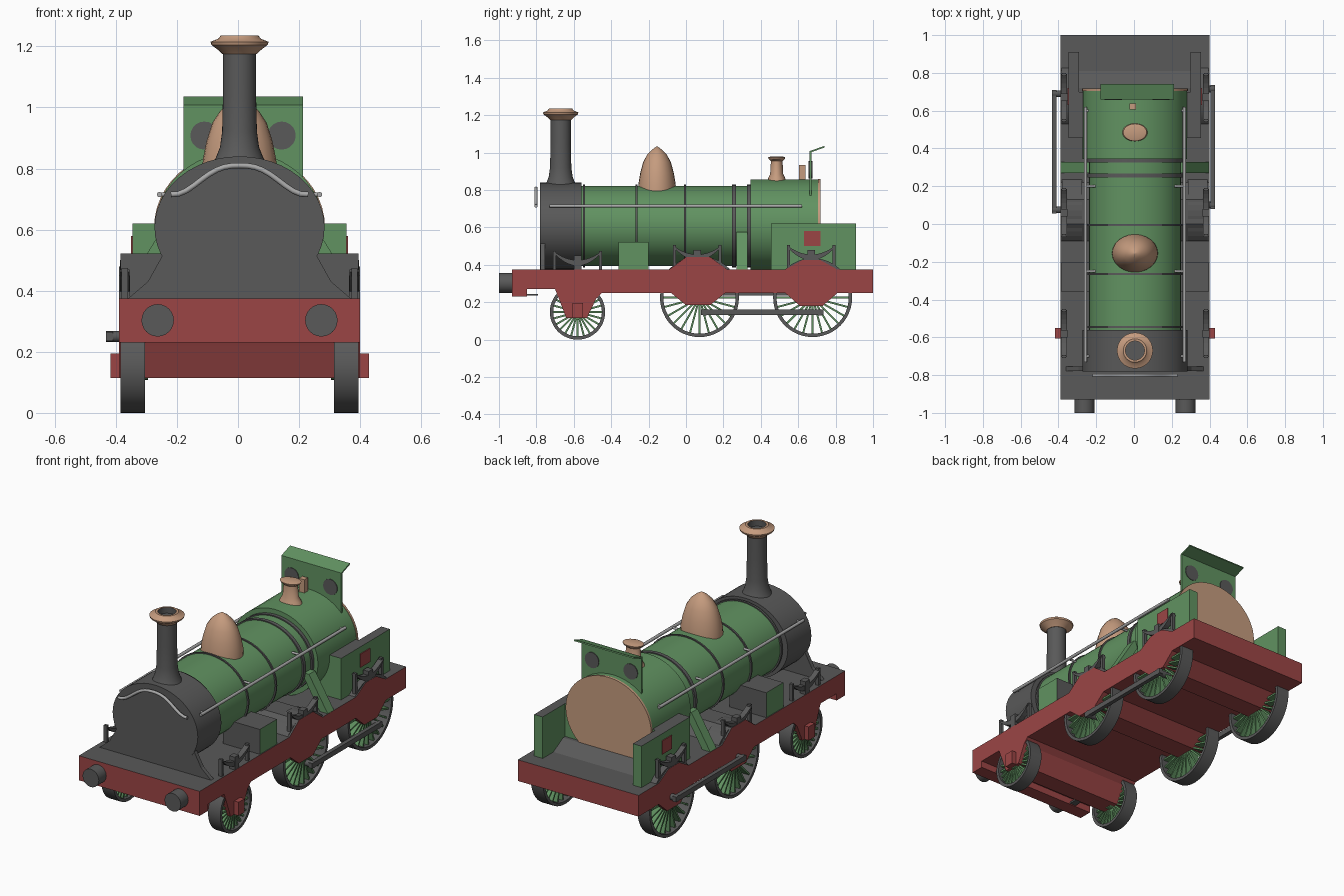
import bpy, bmesh, math
from mathutils import Matrix, Vector

if "Cube" in bpy.data.objects:
    bpy.data.objects.remove(bpy.data.objects["Cube"])


def material(name, rgb):
    m = bpy.data.materials.new(name)
    m.diffuse_color = (*rgb, 1)
    m.use_nodes = True
    m.node_tree.nodes["Principled BSDF"].inputs["Base Color"].default_value = m.diffuse_color
    return m


GREEN = material("green paint", (0.12, 0.29, 0.12))
RED = material("red paint", (0.33, 0.06, 0.06))
BRASS = material("brass", (0.56, 0.33, 0.21))
DARK = material("dark iron", (0.10, 0.10, 0.10))
STEEL = material("steel", (0.40, 0.40, 0.40))
CX = 0.005   # centre line
CZ = 0.608   # boiler axis height


def finish(name, bm, mats, rule=None, smooth=False):
    bmesh.ops.recalc_face_normals(bm, faces=bm.faces)
    bm.normal_update()
    if rule:
        for f in bm.faces:
            f.material_index = rule(f)
    bmesh.ops.translate(bm, verts=bm.verts, vec=(CX, 0, 0))
    me = bpy.data.meshes.new(name)
    bm.to_mesh(me)
    bm.free()
    for m in mats if isinstance(mats, (list, tuple)) else [mats]:
        me.materials.append(m)
    if smooth:
        me.polygons.foreach_set("use_smooth", [True] * len(me.polygons))
        me.set_sharp_from_angle(angle=math.radians(35))
    ob = bpy.data.objects.new(name, me)
    bpy.context.collection.objects.link(ob)
    return ob


def add_box(bm, x, y, z, rot=None):
    mat = Matrix.Translation(((x[0] + x[1]) / 2, (y[0] + y[1]) / 2, (z[0] + z[1]) / 2))
    mat = mat @ Matrix.Diagonal((x[1] - x[0], y[1] - y[0], z[1] - z[0], 1))
    bmesh.ops.create_cube(bm, size=1, matrix=(rot or Matrix()) @ mat)


def box(name, x, y, z, mats, rule=None):
    bm = bmesh.new()
    add_box(bm, x, y, z)
    return finish(name, bm, mats, rule)


def prism(name, pts, axis, lo, hi, mats, rule=None):
    """Extrude a profile: axis x takes (y, z) points, axis y takes (x, z)."""
    bm = bmesh.new()
    at = (lambda p, d: (d, p[0], p[1])) if axis == 'x' else (lambda p, d: (p[0], d, p[1]))
    f = bm.faces.new([bm.verts.new(at(p, lo)) for p in pts])
    new = bmesh.ops.extrude_face_region(bm, geom=[f])['geom']
    move = Vector((hi - lo, 0, 0) if axis == 'x' else (0, hi - lo, 0))
    bmesh.ops.translate(bm, verts=[v for v in new if isinstance(v, bmesh.types.BMVert)], vec=move)
    return finish(name, bm, mats, rule)


def add_lathe(bm, prof, axis, centre, scale=(1, 1), n=40, closed=False):
    """Spin (radius, position) points about an axis through the centre."""
    rings = []
    for r, h in prof:
        ring = []
        for i in range(n):
            a = 2 * math.pi * i / n
            u, v = r * scale[0] * math.cos(a), r * scale[1] * math.sin(a)
            p = {'x': (h, u, v), 'y': (u, h, v), 'z': (u, v, h)}[axis]
            ring.append(bm.verts.new(Vector(centre) + Vector(p)))
        rings.append(ring)
    pairs = list(zip(rings, rings[1:])) + ([(rings[-1], rings[0])] if closed else [])
    for a, b in pairs:
        for i in range(n):
            j = (i + 1) % n
            bm.faces.new((a[i], a[j], b[j], b[i]))
    if not closed:
        bm.faces.new(rings[0])
        bm.faces.new(rings[-1])


def lathe(name, prof, axis, centre, mats, scale=(1, 1), n=40, rule=None):
    bm = bmesh.new()
    add_lathe(bm, prof, axis, centre, scale, n)
    return finish(name, bm, mats, rule, True)


def rod(name, pts, r, mat):
    cu = bpy.data.curves.new(name, 'CURVE')
    cu.dimensions, cu.bevel_depth, cu.bevel_resolution, cu.use_fill_caps = '3D', r, 2, True
    sp = cu.splines.new('POLY')
    sp.points.add(len(pts) - 1)
    for p, q in zip(sp.points, pts):
        p.co = (q[0] + CX, q[1], q[2], 1)
    cu.materials.append(mat)
    bpy.context.collection.objects.link(bpy.data.objects.new(name, cu))


# Frame with axle guards and raised humps, dark running board on top
frame = [(-.93, .375), (-.93, .23), (-.85, .23), (-.85, .27), (-.70, .27), (-.68, .22),
         (-.64, .115), (-.53, .115), (-.48, .22), (-.45, .25), (-.08, .25), (0, .185),
         (.13, .185), (.21, .25), (.53, .25), (.61, .18), (.73, .18), (.81, .25), (1, .25),
         (1, .375), (.81, .375), (.72, .425), (.62, .425), (.53, .375), (.22, .375),
         (.13, .442), (0, .442), (-.09, .375)]
prism("frame", frame, 'x', -.395, .395, [RED, DARK], lambda f: int(f.normal.z > .3))
box("front_axle_boxes", (-.422, .424), (-.607, -.55), (.115, .195), RED)

# Boiler barrel, smokebox, firebox and bands
lathe("boiler", [(.215, -.56), (.215, .35)], 'y', (0, 0, CZ), GREEN, (1.13, 1), 48)
lathe("smokebox", [(.232, -.78), (.232, -.56)], 'y', (0, 0, CZ), DARK, (1.2, 1), 48)
lathe("firebox", [(.249, .345), (.249, .71)], 'y', (0, 0, CZ), GREEN, (1.11, 1), 48)
lathe("backhead", [(.252, .705), (.252, .718)], 'y', (0, 0, CZ), BRASS, (1.11, 1), 48)
for y, w in ((-.545, .012), (-.265, .01), (-.005, .01), (.257, .022), (.336, .022)):
    lathe("boiler_band", [(.221, y - w / 2), (.221, y + w / 2)], 'y', (0, 0, CZ), DARK, (1.14, 1), 48)
prism("smokebox_saddle", [(-.37, .37), (.37, .37), (.30, .43), (.25, .52), (-.25, .52), (-.30, .43)],
      'y', -.779, -.755, DARK)

# Chimney with flared cap
lathe("chimney", [(.095, .80), (.078, .835), (.064, .87), (.057, .92), (.054, 1.05), (.054, 1.19)],
      'z', (0, -.67, 0), DARK, n=32)
lathe("chimney_cap", [(.056, 1.175), (.066, 1.185), (.092, 1.205), (.095, 1.215), (.07, 1.225),
                      (.062, 1.235), (.05, 1.235), (.05, 1.20)], 'z', (0, -.67, 0), [BRASS, DARK],
      n=32, rule=lambda f: int(f.calc_center_median().z < 1.22 and
                               max((v.co.xy - Vector((0, -.67))).length for v in f.verts) < .052))

# Steam dome, safety valve and whistle
lathe("dome", [(.102, .78), (.1, .83), (.09, .89), (.074, .95), (.052, .99), (.028, 1.015), (.004, 1.032)],
      'z', (0, -.155, 0), BRASS, (1.2, 1), 24)
lathe("safety_valve", [(.052, .84), (.045, .865), (.035, .885), (.031, .955), (.044, .967),
                       (.046, .975), (.03, .98)], 'z', (0, .485, 0), BRASS, (1.35, 1), 24)
box("whistle", (-.03, .005), (.605, .638), (.84, .935), BRASS)

# Weatherboard with bent top and round windows
prism("weatherboard", [(.66, .77), (.672, .77), (.672, 1.003), (.742, 1.028), (.74, 1.036), (.66, 1.008)],
      'x', -.183, .208, GREEN)
for x in (-.115, .138):
    lathe("round_window", [(.046, .656), (.046, .676)], 'y', (x, 0, .908), DARK, n=20)

# Front handrail curved over the smokebox door
rod("door_handrail", [(x, -.802, .715 + .095 * (.5 + .5 * math.cos(math.pi * min(1, abs(x / .215) ** 1.3))))
                      for x in [-.225 + .025 * i for i in range(19)]], .009, STEEL)

top_dark = lambda f: int(f.normal.z > .5)
for s in (-1, 1):
    def xs(a, b):
        return tuple(sorted((s * a, s * b)))

    # Boiler handrails
    rod("side_handrail", [(s * .262, -.73, .715), (s * .262, .62, .715)], .009, STEEL)
    for y in (-.7, -.25, .2, .6):
        rod("handrail_knob", [(s * .21, y, .715), (s * .262, y, .715)], .007, STEEL)
    # Buffers and guard irons
    lathe("buffer", [(.053, -1), (.053, -.92)], 'y', (s * .268, 0, .303), DARK, n=24)
    box("guard_iron", xs(.25, .29), (-.85, -.79), (.235, .245), DARK)
    # Sandboxes
    box("sandbox", xs(.15, .39), (-.36, -.20), (.37, .522), [GREEN, DARK],
        lambda f: int(abs(f.normal.x) < .5))
    # Cab sides with a small plate
    box("cab_side", xs(.295, .351), (.455, .91), (.37, .62), [GREEN, DARK], top_dark)
    box("cab_front_box", xs(.19, .30), (.455, .70), (.37, .62), [GREEN, DARK], top_dark)
    box("cab_plate", xs(.35, .356), (.63, .72), (.5, .58), RED)
    # Sloping boiler brace
    prism("boiler_brace", [(s * .22, .575), (s * .27, .575), (s * .393, .375), (s * .34, .375)],
          'y', .27, .328, GREEN)
    # Splashers over the driving wheels
    arc = [(.072 + .222 * math.cos(math.pi * i / 24), .225 + .222 * math.sin(math.pi * i / 24))
           for i in range(4, 21)]
    prism("splasher", arc, 'x', s * .28, s * .385, DARK)

    # Leaf springs with hangers
    for y0, z0 in ((-.58, .395), (.06, .425), (.67, .425)):
        us = [-.125 + .025 * i for i in range(11)]
        low = [(y0 + u, z0 + 4.2 * u * u) for u in us]
        high = [(y0 + u, z0 + .03 + 2.9 * u * u) for u in reversed(us)]
        prism("leaf_spring", low + high, 'x', s * .36, s * .392, DARK)
        bm = bmesh.new()
        for d in (-.122, .122):
            add_box(bm, xs(.366, .386), (y0 + d - .008, y0 + d + .008), (.37, z0 + .08))
        add_box(bm, xs(.358, .394), (y0 - .02, y0 + .02), (z0 - .03, z0 + .055))
        finish("spring_hangers", bm, DARK)

    # Spoked wheels
    for name, y, z, r in (("front_wheel", -.58, .148, .148), ("driving_wheel", .072, .225, .211),
                          ("rear_wheel", .677, .225, .211)):
        bm = bmesh.new()
        a, b = s * .309, s * .389
        add_lathe(bm, [(r, a), (r, b), (r - .018, b), (r - .018, a)], 'x', (0, y, z), n=48, closed=True)
        finish(name + "_tyre", bm, DARK, smooth=True)
        bm = bmesh.new()
        add_lathe(bm, [(.04, s * .30), (.04, s * .389)], 'x', (0, y, z), n=20)
        for i in range(24):
            turn = Matrix.Translation((0, y, z)) @ Matrix.Rotation(2 * math.pi * i / 24, 4, 'X')
            add_box(bm, xs(.325, .375), (-.005, .005), (.03, r - .01), turn)
        finish(name + "_spokes", bm, GREEN)

    # Coupling rods, set a quarter turn apart
    zr, y1, y2 = (.146, .08, .735) if s > 0 else (.25, .055, .71)
    x1, x2 = (.4, .424) if s > 0 else (.414, .438)
    box("coupling_rod", xs(x1, x2), (y1, y2), (zr - .015, zr + .015), DARK)
    for y in (y1 + .02, y2 - .02):
        lathe("crank_pin", [(.018, s * .34), (.018, s * x2)], 'x', (0, y, zr), DARK, n=12)
